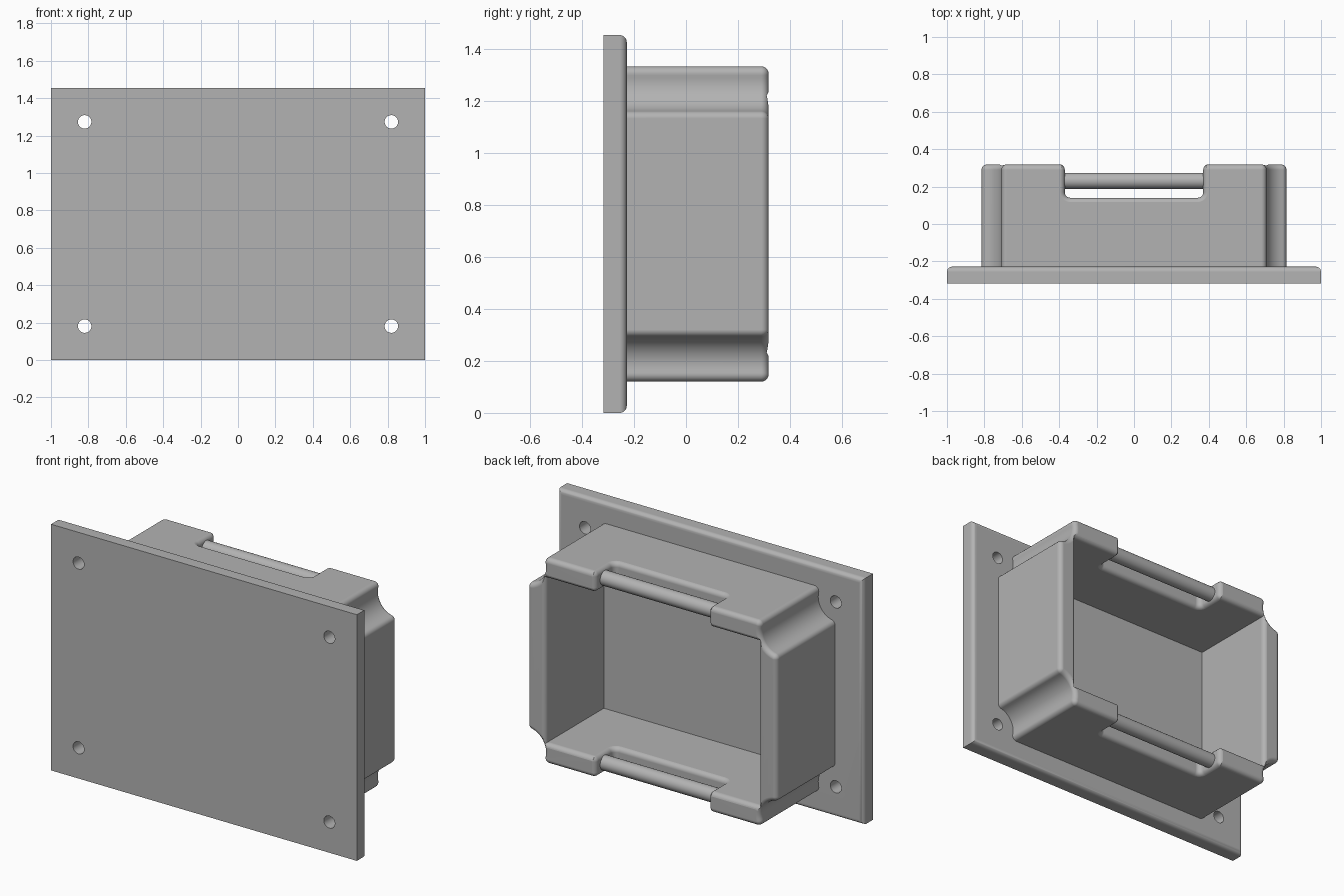
import bpy
import bmesh
from math import sin, cos, pi, atan2, sqrt
from mathutils import Vector

if "Cube" in bpy.data.objects:
    bpy.data.objects.remove(bpy.data.objects["Cube"], do_unlink=True)

MID = 0.7275                # height of the centre line
FRONT, BACK = -0.318, 0.318
PLATE_BACK = -0.228
R = 0.028                   # rounding of the edges
HOLE_X, HOLE_Z = 0.82, 0.546
BOX_X, BOX_Z = 0.815, 0.607
CAVITY_X, CAVITY_Z = 0.697, 0.4875

grey = bpy.data.materials.new("plain grey")
grey.use_nodes = True
colour = (0.45, 0.45, 0.45, 1)
grey.diffuse_color = colour
grey.node_tree.nodes["Principled BSDF"].inputs["Base Color"].default_value = colour


def loft(name, rings):
    """Skin a list of equal rings and cap both ends."""
    bm = bmesh.new()
    rows = [[bm.verts.new(p) for p in ring] for ring in rings]
    for low, high in zip(rows, rows[1:]):
        for i in range(len(low)):
            bm.faces.new((low[i - 1], low[i], high[i], high[i - 1]))
    bm.faces.new(rows[0])
    bm.faces.new(rows[-1])
    bmesh.ops.recalc_face_normals(bm, faces=bm.faces)
    mesh = bpy.data.meshes.new(name)
    bm.to_mesh(mesh)
    bm.free()
    obj = bpy.data.objects.new(name, mesh)
    bpy.context.collection.objects.link(obj)
    mesh.materials.append(grey)
    return obj


def rounding(steps=7):
    """Pairs of sideways offset and distance below the edge."""
    turns = [i / steps * pi / 2 for i in range(steps + 1)]
    return [(R * (1 - cos(t)), R * (1 - sin(t))) for t in turns]


def arc(cx, cz, radius, start, end, steps):
    angles = [start + (end - start) * i / steps for i in range(steps + 1)]
    return [(cx + radius * cos(a), cz + radius * sin(a)) for a in angles]


def upright(outline, y):
    return [Vector((x, y, z + MID)) for x, z in outline]


def rectangle(x, z):
    return [(x, z), (-x, z), (-x, -z), (x, -z)]


def cylinder(name, radius, centre, axis, length):
    ends = []
    for d in (-length / 2, length / 2):
        circle = arc(0, 0, radius, 0, 2 * pi, 32)[:-1]
        ends.append([Vector(centre) + (Vector((d, u, v)) if axis == "x" else Vector((u, d, v)))
                     for u, v in circle])
    return loft(name, ends)


def cut(obj, cutter):
    mod = obj.modifiers.new("cut", "BOOLEAN")
    mod.operation = "DIFFERENCE"
    mod.solver = "EXACT"
    mod.object = cutter
    bpy.context.view_layer.objects.active = obj
    bpy.ops.object.modifier_apply(modifier=mod.name)
    bpy.data.objects.remove(cutter, do_unlink=True)


def smooth(obj):
    bpy.ops.object.select_all(action="DESELECT")
    obj.select_set(True)
    bpy.context.view_layer.objects.active = obj
    bpy.ops.object.shade_smooth_by_angle(angle=0.55)
    obj.modifiers.new("even shading", "WEIGHTED_NORMAL").keep_sharp = True


# Mounting plate, rounded on its rear edge, with four screw holes
rings = [upright(rectangle(1, MID), FRONT)]
rings += [upright(rectangle(1 - o, MID - o), PLATE_BACK - d) for o, d in rounding()]
plate = loft("mounting_plate", rings)
for sx in (-1, 1):
    for sz in (-1, 1):
        cut(plate, cylinder("hole", 0.036, (sx * HOLE_X, -0.27, MID + sz * HOLE_Z), "y", 0.4))
smooth(plate)


# Box outline: a rectangle with a round scoop at each corner
def box_outline(inset):
    side = (BOX_X - R, HOLE_Z - sqrt((0.115 + R) ** 2 - (HOLE_X - BOX_X + R) ** 2))
    top = (HOLE_X - sqrt((0.115 + R) ** 2 - (HOLE_Z - BOX_Z + R) ** 2), BOX_Z - R)
    a = atan2(HOLE_Z - side[1], HOLE_X - side[0])
    b = atan2(HOLE_Z - top[1], HOLE_X - top[0])
    r = R - inset * 0.98
    quarter = arc(*side, r, 0, a, 6)
    quarter += arc(HOLE_X, HOLE_Z, 0.115 + inset, a - pi, b - pi, 14)[1:-1]
    quarter += arc(*top, r, b, pi / 2, 6)
    half = quarter + [(-x, z) for x, z in reversed(quarter)]
    return half + [(x, -z) for x, z in reversed(half)]


rings = [upright(box_outline(0), PLATE_BACK - 0.02)]
rings += [upright(box_outline(o), BACK - d) for o, d in rounding()]
box = loft("box_walls", rings)

# Cavity with a rounded mouth
rings = [upright(rectangle(CAVITY_X, CAVITY_Z), FRONT)]
rings += [upright(rectangle(CAVITY_X + o, CAVITY_Z + o), BACK - d + 0.0005) for o, d in rounding()]
rings.append(upright(rectangle(CAVITY_X + R, CAVITY_Z + R), 0.4))
cut(box, loft("cavity", rings))


# Slot through the upper and lower walls, rounded on every edge
def slot_outline(grow):
    half = arc(0.34, 0.17, 0.03 + grow, -pi / 2, 0, 6)
    half += [(0.37 + grow + o, BACK - d + 0.0005) for o, d in rounding()]
    half.append((0.37 + grow + R, 0.4))
    return half + [(-x, y) for x, y in reversed(half)]


levels = [(CAVITY_Z + d - 0.0005, o) for o, d in reversed(rounding())]
levels += [(BOX_Z - d + 0.0005, o) for o, d in rounding()] + [(0.65, R)]
levels = [(-z, o) for z, o in reversed(levels)] + levels
cut(box, loft("slot", [[Vector((x, y, z + MID)) for x, y in slot_outline(o)] for z, o in levels]))
smooth(box)

# Strap bars across the slots
for label, s in (("upper", 1), ("lower", -1)):
    smooth(cylinder(label + "_strap_bar", 0.043, (0, 0.231, MID + s * HOLE_Z), "x", 0.82))
